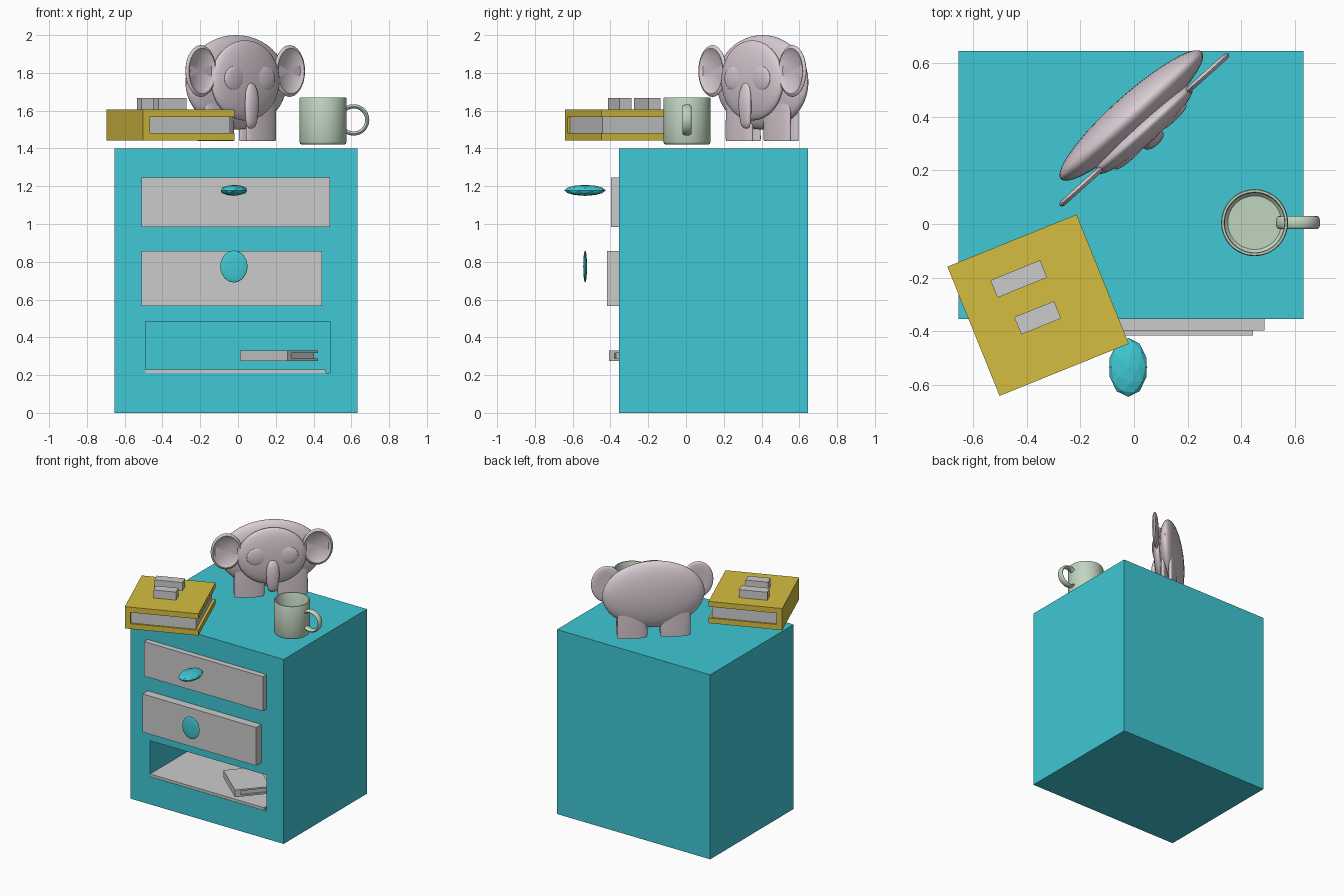
import bpy, bmesh, math
from mathutils import Matrix, Vector

if "Cube" in bpy.data.objects:
    bpy.data.objects.remove(bpy.data.objects["Cube"])


def material(name, rgb):
    m = bpy.data.materials.new(name)
    m.diffuse_color = (*rgb, 1)
    m.use_nodes = True
    m.node_tree.nodes["Principled BSDF"].inputs["Base Color"].default_value = m.diffuse_color
    return m


TEAL = material("teal", (0.05, 0.58, 0.66))
OCHRE = material("ochre", (0.67, 0.51, 0.05))
PINK = material("dusty_pink", (0.70, 0.61, 0.66))
GREEN = material("sage_green", (0.53, 0.66, 0.53))


def place(loc, deg=0):
    return Matrix.Translation(loc) @ Matrix.Rotation(math.radians(deg), 4, 'Z')


def finish(name, bm, mat=None, frame=Matrix(), smooth=False):
    bmesh.ops.recalc_face_normals(bm, faces=bm.faces)
    me = bpy.data.meshes.new(name)
    bm.to_mesh(me)
    bm.free()
    ob = bpy.data.objects.new(name, me)
    bpy.context.collection.objects.link(ob)
    ob.matrix_world = frame
    if mat:
        me.materials.append(mat)
    bpy.ops.object.select_all(action='DESELECT')
    ob.select_set(True)
    bpy.context.view_layer.objects.active = ob
    if smooth:
        bpy.ops.object.shade_smooth_by_angle(angle=math.radians(40))
    return ob


def box(name, lo, hi, mat=None, frame=Matrix()):
    lo, hi = Vector(lo), Vector(hi)
    bm = bmesh.new()
    bmesh.ops.create_cube(bm, size=1, matrix=Matrix.Translation((lo + hi) / 2)
                          @ Matrix.Diagonal((*(hi - lo), 1)))
    return finish(name, bm, mat, frame)


def ellipsoid(name, c, r, mat, frame=Matrix()):
    bm = bmesh.new()
    bmesh.ops.create_uvsphere(bm, u_segments=40, v_segments=24, radius=1,
                              matrix=Matrix.Translation(c) @ Matrix.Diagonal((*r, 1)))
    return finish(name, bm, mat, frame, True)


def lathe(name, profile, mat, local=Matrix(), frame=Matrix(), closed=False):
    """Spin (radius, height) points about z, then move by the local matrix."""
    bm = bmesh.new()
    vs = [bm.verts.new((r, 0, z)) for r, z in profile]
    pairs = list(zip(vs, vs[1:])) + ([(vs[-1], vs[0])] if closed else [])
    es = [bm.edges.new(p) for p in pairs]
    bmesh.ops.spin(bm, geom=vs + es, axis=(0, 0, 1), cent=(0, 0, 0),
                   angle=math.tau, steps=48)
    bmesh.ops.remove_doubles(bm, verts=bm.verts, dist=1e-5)
    bmesh.ops.transform(bm, matrix=local, verts=bm.verts)
    return finish(name, bm, mat, frame, True)


# Cabinet with an open lower bay
cabinet = box("cabinet", (-0.655, -0.355, 0), (0.632, 0.645, 1.4), TEAL)
cutter = box("bay_cutter", (-0.49, -0.6, 0.21), (0.487, 0.58, 0.483))
cutter.hide_render = True
mod = cabinet.modifiers.new("bay", 'BOOLEAN')
mod.object = cutter
mod.operation = 'DIFFERENCE'
mod.solver = 'EXACT'
bpy.context.view_layer.objects.active = cabinet
bpy.ops.object.modifier_apply(modifier="bay")
bpy.data.objects.remove(cutter)

# Drawer fronts and bay shelf
box("upper_drawer", (-0.51, -0.398, 0.985), (0.487, -0.34, 1.247))
box("middle_drawer", (-0.51, -0.417, 0.567), (0.445, -0.34, 0.857))
box("bay_shelf", (-0.49, -0.354, 0.211), (0.466, 0.579, 0.23))

# Knobs: a faceted one above, a smooth flat one below
bm = bmesh.new()
bmesh.ops.create_icosphere(bm, subdivisions=2, radius=1)
bmesh.ops.transform(bm, matrix=Matrix.Diagonal((0.073, 0.11, 0.029, 1)), verts=bm.verts)
finish("upper_knob", bm, TEAL, place((-0.022, -0.535, 1.178)))
ellipsoid("middle_knob", (-0.022, -0.534, 0.775), (0.072, 0.01, 0.084), TEAL)


def book(name, frame, w, d, h, t, mat):
    """Two covers, a spine on the left and inset pages, base at z = 0."""
    box(name + "_bottom_cover", (-w, -d, 0), (w, d, t), mat, frame)
    box(name + "_top_cover", (-w, -d, h - t), (w, d, h), mat, frame)
    box(name + "_spine", (-w, -d, t), (-w + 0.04, d, h - t), mat, frame)
    box(name + "_pages", (-w + 0.04, -d + 0.012, t), (w - 0.02, d - 0.012, h - t), None, frame)


# Big book on top with two plain raised strips, small book in the bay
big = place((-0.358, -0.303, 1.442), 22)
book("large_book", big, 0.26, 0.26, 0.165, 0.04, OCHRE)
for i, (x, y, w) in enumerate([(-0.03, 0.118, 0.10), (-0.019, -0.043, 0.08)]):
    box(f"cover_strip_{i + 1}", (x - w, y - 0.035, 0.165), (x + w, y + 0.035, 0.226), None, big)
book("small_book", place((0.2175, -0.205, 0.275), 49), 0.125, 0.166, 0.055, 0.012, None)

# Mug with a hollow cup and a flattened ring handle
mug = place((0.45, 0.005, 1.42))
lathe("mug_cup", [(0, 0), (0.112, 0), (0.121, 0.005), (0.125, 0.015), (0.125, 0.243),
                  (0.122, 0.25), (0.114, 0.25), (0.111, 0.244), (0.111, 0.03),
                  (0.10, 0.018), (0, 0.018)], GREEN, frame=mug)


def circle(r, w, h, n=16):
    return [(r + w * math.cos(i * math.tau / n), h * math.sin(i * math.tau / n)) for i in range(n)]


upright = Matrix.Rotation(math.pi / 2, 4, 'X')
lathe("mug_handle", circle(0.072, 0.011, 0.024), GREEN,
      Matrix.Translation((0.162, 0, 0.131)) @ upright, mug, closed=True)

# Flattened elephant ornament; local -y is the way it faces
ele = place((-0.01, 0.405, 0), 42)
HY = -0.072
ellipsoid("elephant_body", (0, 0, 1.75), (0.355, 0.075, 0.25), PINK, ele)
ellipsoid("elephant_head", (0, HY, 1.76), (0.24, 0.05, 0.212), PINK, ele)
for s, side in ((-1, "left"), (1, "right")):
    ellipsoid(f"elephant_{side}_eye", (s * 0.105, HY - 0.036, 1.771), (0.074, 0.016, 0.066), PINK, ele)
    # Ear: a dished disc with a raised rim
    ear = Matrix.Translation((s * 0.316, HY, 1.81)) @ Matrix.Diagonal((0.108, 1, 0.137, 1)) @ upright
    lathe(f"elephant_{side}_ear", [(0, -0.004), (0.72, -0.001), (0.80, 0.007), (0.88, 0.011),
                                   (0.96, 0.007), (1, 0), (0.96, -0.007), (0.88, -0.011),
                                   (0.6, -0.01), (0, -0.01)], PINK, ear, ele)
    for v, end in ((-0.03, "front"), (0.025, "back")):
        leg = Matrix.Translation((s * 0.15, v, 1.44)) @ Matrix.Diagonal((0.105, 0.025, 1, 1))
        lathe(f"elephant_{end}_{side}_leg", [(0, 0), (0.97, 0), (1, 0.01), (0.98, 0.2), (0, 0.22)],
              PINK, leg, ele)

# Trunk: elliptical rings down a path (forward offset, height, half width)
bm = bmesh.new()
path = [(-0.115, 1.75, 0.008), (-0.119, 1.735, 0.026), (-0.124, 1.70, 0.04), (-0.126, 1.65, 0.046),
        (-0.124, 1.59, 0.044), (-0.121, 1.54, 0.037), (-0.118, 1.515, 0.028), (-0.114, 1.505, 0.012)]
rings = []
for y, z, r in path:
    rings.append([bm.verts.new((r * math.cos(a), y + 0.45 * r * math.sin(a), z))
                  for a in (i * math.tau / 24 for i in range(24))])
for a, b in zip(rings, rings[1:]):
    for i in range(24):
        j = (i + 1) % 24
        bm.faces.new((a[i], a[j], b[j], b[i]))
bm.faces.new(rings[0])
bm.faces.new(rings[-1])
finish("elephant_trunk", bm, PINK, ele, True)
